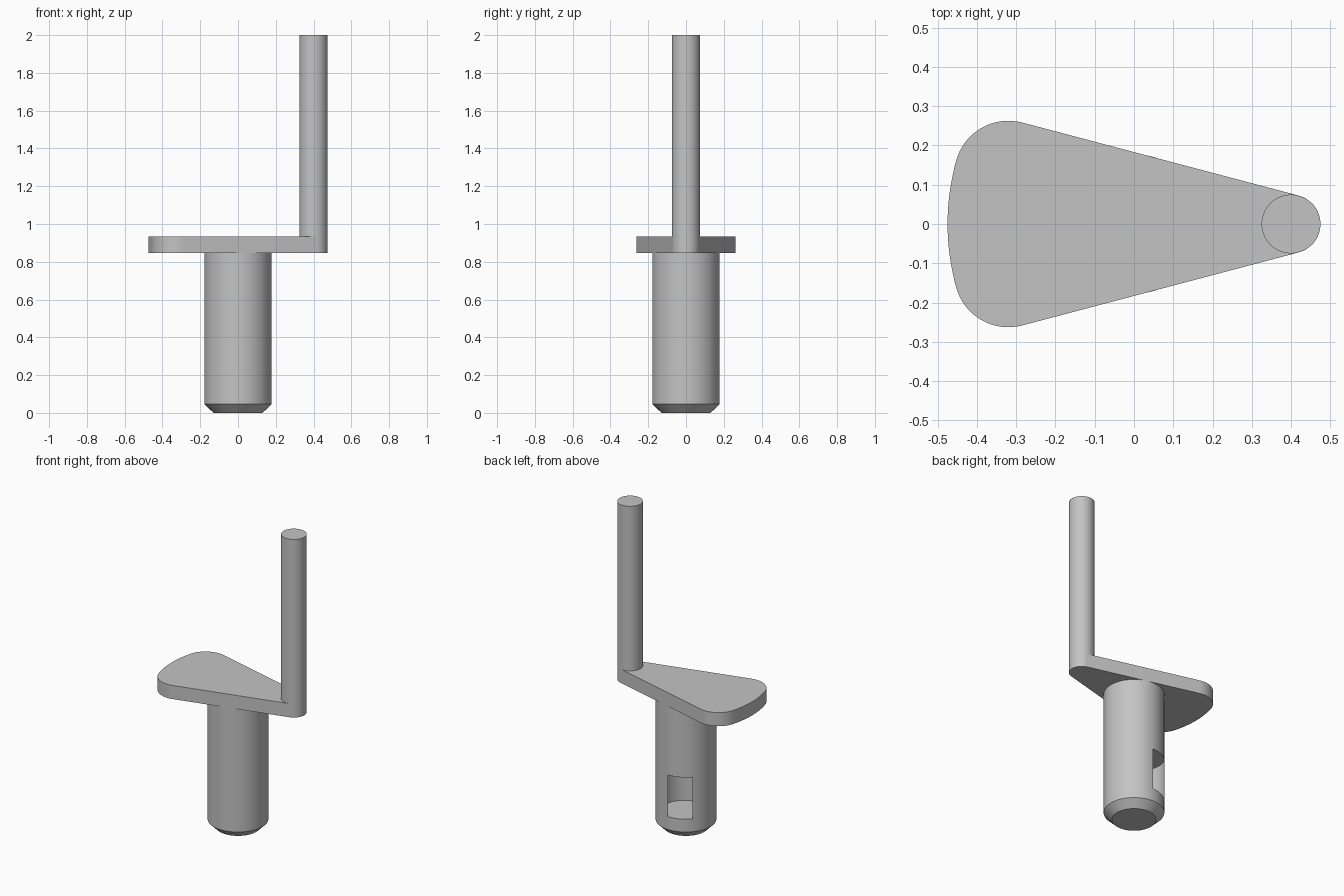
import bpy
import bmesh
from math import radians, cos, sin

default = bpy.data.objects.get("Cube")
if default:
    bpy.data.objects.remove(default, do_unlink=True)

# Single grey metal
metal = bpy.data.materials.new("grey_metal")
metal.use_nodes = True
colour = (0.55, 0.55, 0.55, 1)
metal.diffuse_color = colour
metal.node_tree.nodes["Principled BSDF"].inputs["Base Color"].default_value = colour


def arc(cx, cy, radius, start, end, steps):
    """Points along an arc, angles in degrees, both ends included."""
    angles = [radians(start + (end - start) * i / steps) for i in range(steps + 1)]
    return [(cx + radius * cos(a), cy + radius * sin(a)) for a in angles]


def circle(cx, cy, radius, steps=64):
    return arc(cx, cy, radius, 0, 360, steps)[:-1]


def loft(name, sections):
    """Solid through stacked (height, outline) sections."""
    bm = bmesh.new()
    rings = [[bm.verts.new((x, y, z)) for x, y in outline] for z, outline in sections]
    n = len(rings[0])
    for low, high in zip(rings, rings[1:]):
        for i in range(n):
            j = (i + 1) % n
            bm.faces.new((low[i], low[j], high[j], high[i]))
    bm.faces.new(rings[0][::-1])
    bm.faces.new(rings[-1])
    bmesh.ops.recalc_face_normals(bm, faces=bm.faces)
    mesh = bpy.data.meshes.new(name)
    bm.to_mesh(mesh)
    bm.free()
    mesh.materials.append(metal)
    obj = bpy.data.objects.new(name, mesh)
    bpy.context.collection.objects.link(obj)
    return obj


def smooth(obj):
    bpy.ops.object.select_all(action="DESELECT")
    obj.select_set(True)
    bpy.context.view_layer.objects.active = obj
    bpy.ops.object.shade_smooth_by_angle(angle=radians(30))


# Shaft with a chamfered foot
shaft_radius = 0.178
shaft = loft("shaft", [
    (0, circle(0, 0, 0.13)),
    (0.047, circle(0, 0, shaft_radius)),
    (0.85, circle(0, 0, shaft_radius)),
])

# Round off-centre pocket that breaks through the back of the shaft
direction = radians(113)
pocket = circle(0.05 * cos(direction), 0.05 * sin(direction), 0.134)
cutter = loft("pocket_cutter", [(0.13, pocket), (0.4, pocket)])
cutter.hide_render = True
cut = shaft.modifiers.new("pocket", "BOOLEAN")
cut.operation = "DIFFERENCE"
cut.solver = "EXACT"
cut.object = cutter
bpy.context.view_layer.objects.active = shaft
bpy.ops.object.modifier_apply(modifier=cut.name)
bpy.data.objects.remove(cutter, do_unlink=True)

# Crank plate: small round end, tapering sides, broad rounded end
lean, corner = 75.3, 164.3
half = arc(0.4, 0, 0.075, 0, lean, 16)
half += arc(-0.32, 0.125, 0.138, lean, corner, 16)
half += arc(0.125, 0, 0.6, corner, 180, 8)[1:]
outline = half + [(x, -y) for x, y in half[-2:0:-1]]
plate = loft("crank_plate", [(0.847, outline), (0.935, outline)])

# Upright pin on the small end
pin_ring = circle(0.4, 0, 0.075)
pin = loft("pin", [(0.93, pin_ring), (2, pin_ring)])

for part in (shaft, plate, pin):
    smooth(part)
